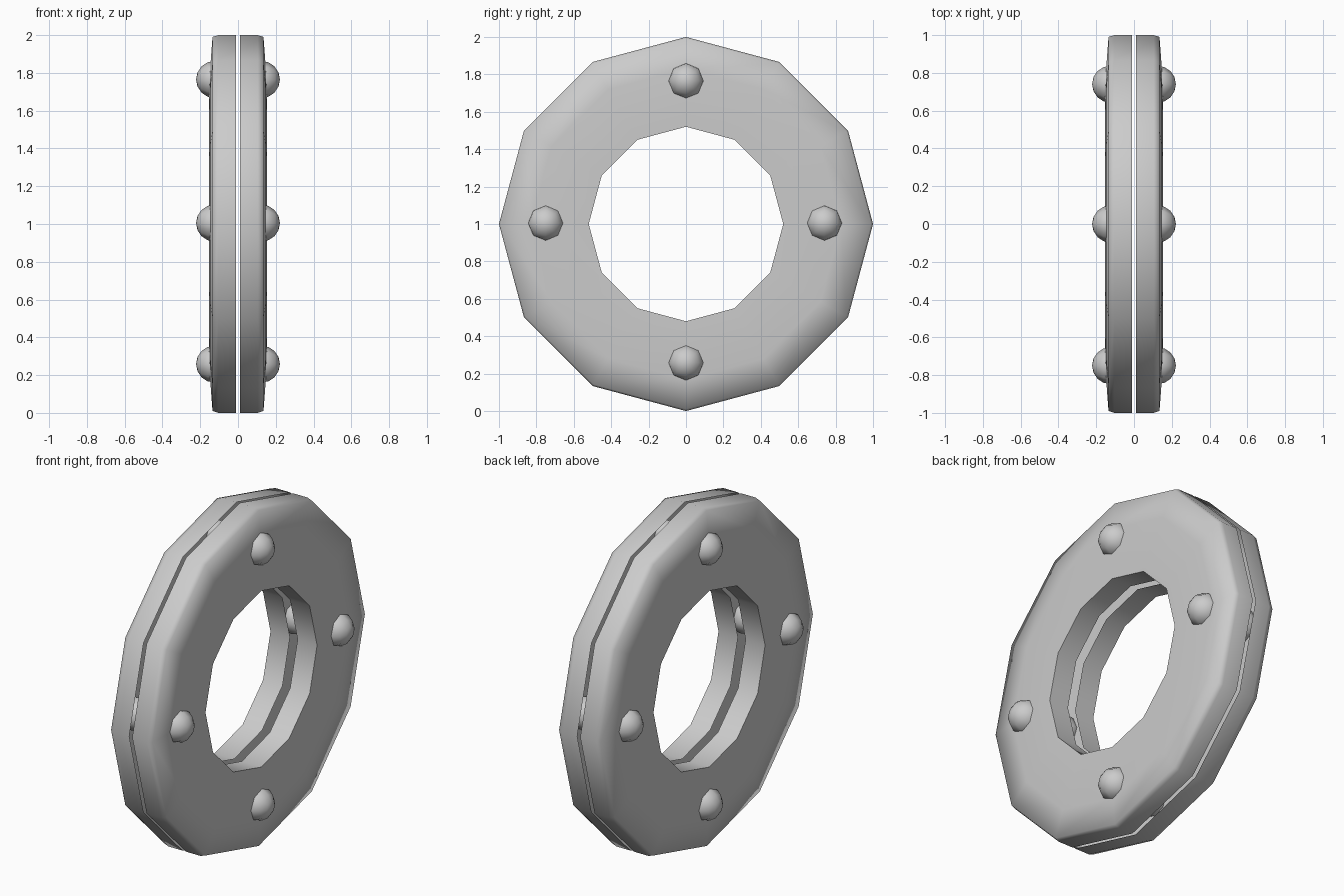
import bpy, bmesh, math
from mathutils import Matrix

if "Cube" in bpy.data.objects:
    bpy.data.objects.remove(bpy.data.objects["Cube"])

SIDES = 12


def make_object(name, bm, angle):
    bmesh.ops.recalc_face_normals(bm, faces=bm.faces)
    mesh = bpy.data.meshes.new(name)
    bm.to_mesh(mesh)
    bm.free()
    ob = bpy.data.objects.new(name, mesh)
    bpy.context.collection.objects.link(ob)
    bpy.ops.object.select_all(action='DESELECT')
    ob.select_set(True)
    bpy.context.view_layer.objects.active = ob
    bpy.ops.object.shade_smooth_by_angle(angle=math.radians(angle))
    return ob


def half_ring(name, side):
    # open shell: outer rim, slightly domed face, inner wall (x, radius)
    profile = [(0.01, 1.0), (0.105, 1.0), (0.135, 0.99), (0.147, 0.83),
               (0.154, 0.65), (0.152, 0.52), (0.025, 0.52)]
    bm = bmesh.new()
    loops = []
    for x, r in profile:
        loops.append([bm.verts.new((side * x,
                                    r * math.cos(2 * math.pi * i / SIDES),
                                    1 + r * math.sin(2 * math.pi * i / SIDES)))
                      for i in range(SIDES)])
    for a, b in zip(loops, loops[1:]):
        for i in range(SIDES):
            j = (i + 1) % SIDES
            bm.faces.new((a[i], a[j], b[j], b[i]))
    ob = make_object(name, bm, 75)
    # keep outward normals on the open shell
    face = max(ob.data.polygons, key=lambda p: side * p.normal.x * p.area)
    if max(abs(p.normal.x) for p in ob.data.polygons) and \
            sum(p.normal.x * p.area for p in ob.data.polygons) * side < 0:
        ob.data.flip_normals()


def rivet(name, side, y, z):
    # eight-sided dome sunk into the face
    bm = bmesh.new()
    bmesh.ops.create_uvsphere(bm, u_segments=8, v_segments=8, radius=0.098)
    bm.transform(Matrix.Translation((side * 0.124, y, z))
                 @ Matrix.Rotation(math.pi / 2, 4, 'Y'))
    make_object(name, bm, 60)


for label, side in (("right", 1), ("left", -1)):
    half_ring(label + "_half_ring", side)
    for place, y, z in (("top", 0, 1.765), ("bottom", 0, 0.258),
                        ("back", 0.74, 1.005), ("front", -0.75, 1.005)):
        rivet(f"{label}_{place}_rivet", side, y, z)
